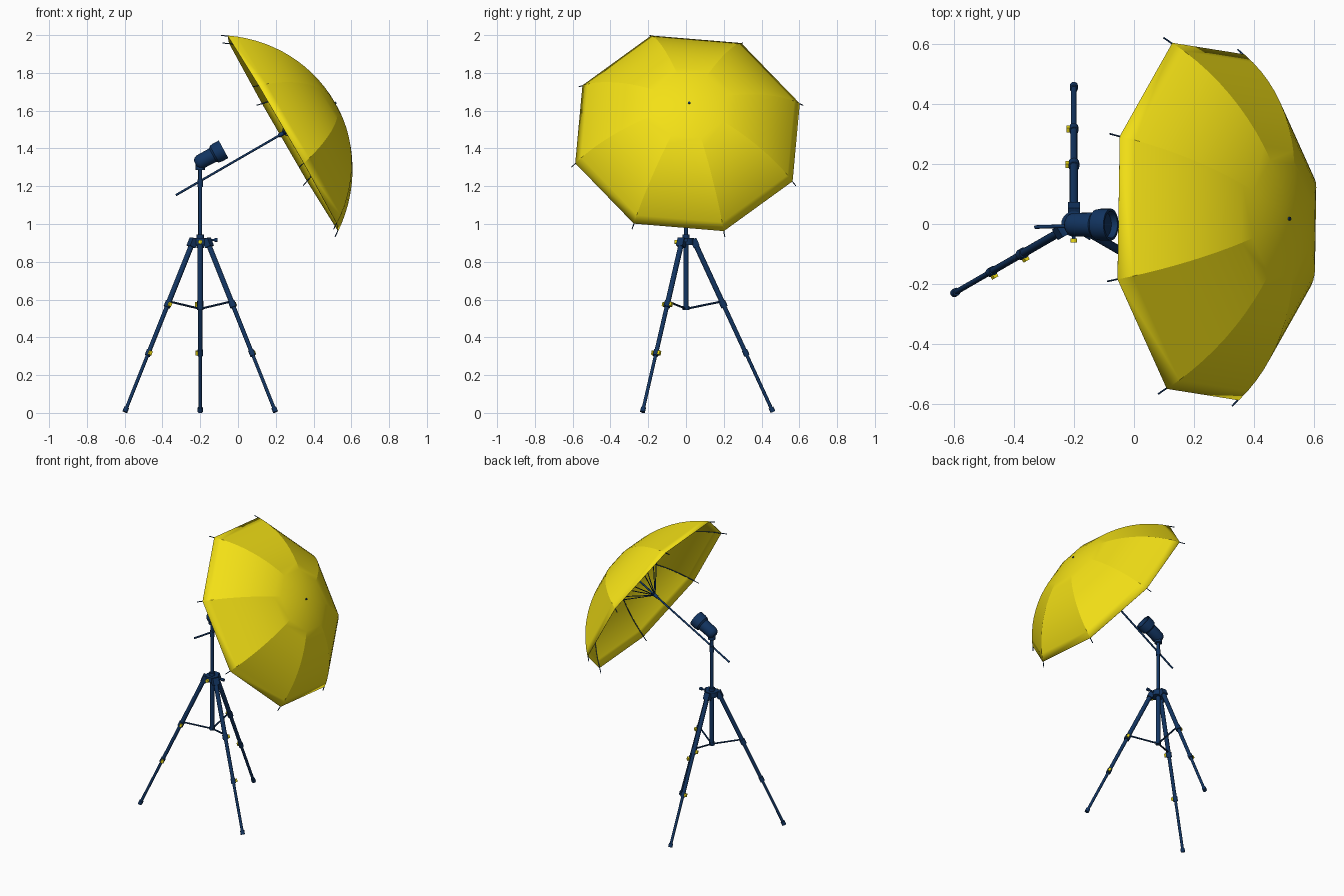
import bpy, bmesh, math
from mathutils import Vector as V, Matrix

if "Cube" in bpy.data.objects:
    bpy.data.objects.remove(bpy.data.objects["Cube"])


def material(name, col):
    m = bpy.data.materials.new(name)
    m.diffuse_color = (*col, 1)
    m.use_nodes = True
    m.node_tree.nodes["Principled BSDF"].inputs["Base Color"].default_value = m.diffuse_color
    return m


NAVY = material("navy", (0.006, 0.035, 0.12))
YELLOW = material("yellow", (0.9, 0.75, 0.008))


def finish(name, bm, mat, angle=35):
    me = bpy.data.meshes.new(name)
    bmesh.ops.recalc_face_normals(bm, faces=bm.faces)
    bm.to_mesh(me)
    bm.free()
    ob = bpy.data.objects.new(name, me)
    bpy.context.collection.objects.link(ob)
    me.materials.append(mat)
    bpy.ops.object.select_all(action='DESELECT')
    ob.select_set(True)
    bpy.context.view_layer.objects.active = ob
    bpy.ops.object.shade_smooth_by_angle(angle=math.radians(angle))
    return ob


def add_tube(bm, p, q, r1, r2=None, n=16):
    p, q = V(p), V(q)
    m = Matrix.Translation((p + q) / 2) @ (q - p).to_track_quat('Z', 'Y').to_matrix().to_4x4()
    bmesh.ops.create_cone(bm, cap_ends=True, segments=n, radius1=r1,
                          radius2=r1 if r2 is None else r2, depth=(q - p).length, matrix=m)


def tube(name, p, q, r1, r2=None, mat=NAVY, n=16):
    bm = bmesh.new()
    add_tube(bm, p, q, r1, r2, n)
    return finish(name, bm, mat)


def box(name, loc, size, rot, mat):
    bm = bmesh.new()
    m = Matrix.Translation(loc) @ rot.to_4x4() @ Matrix.Diagonal((*size, 1))
    bmesh.ops.create_cube(bm, size=1, matrix=m)
    return finish(name, bm, mat)


CX = -0.2

# Centre column, collars and hub
tube("lower_column", (CX, 0, 0.55), (CX, 0, 0.93), 0.014)
tube("upper_column", (CX, 0, 0.9), (CX, 0, 1.31), 0.0105)
tube("column_collar", (CX, 0, 0.92), (CX, 0, 0.945), 0.019)
tube("brace_hub", (CX, 0, 0.545), (CX, 0, 0.565), 0.018)
tube("tripod_shoulder", (CX, 0, 0.89), (CX, 0, 0.925), 0.042, n=24)
tube("lock_knob_stem", (CX, 0, 0.905), (CX, -0.05, 0.905), 0.006)
tube("lock_knob", (CX, -0.048, 0.905), (CX, -0.062, 0.905), 0.011, mat=YELLOW)
tube("crank_shaft", (CX, 0, 0.915), (CX + 0.08, 0, 0.915), 0.006)
tube("crank_grip", (CX + 0.075, 0, 0.915), (CX + 0.092, 0, 0.915), 0.01)

# Three telescopic legs with clamps, levers, feet and braces
for i, deg in enumerate((90, 210, 330)):
    a = math.radians(deg)
    out = V((math.cos(a), math.sin(a), 0))
    side = V((-out.y, out.x, 0))
    top = V((CX, 0, 0.905)) + out * 0.045
    foot = V((CX, 0, 0.006)) + out * 0.46
    d = (foot - top).normalized()
    rot = Matrix((side, d.cross(side), d)).transposed()

    def at(z):
        return top.lerp(foot, (top.z - z) / (top.z - foot.z))

    tube(f"leg_upper_{i}", at(0.91), at(0.58), 0.014)
    tube(f"leg_middle_{i}", at(0.6), at(0.32), 0.0115)
    tube(f"leg_lower_{i}", at(0.34), at(0.008), 0.009)
    tube(f"leg_foot_{i}", at(0.028), at(0.005), 0.0135)
    box(f"leg_hinge_{i}", at(0.9), (0.04, 0.035, 0.045), rot, NAVY)
    for z, r in ((0.575, 0.018), (0.318, 0.015)):
        tube(f"leg_clamp_{i}", at(z + 0.015), at(z - 0.015), r)
        box(f"clamp_lever_{i}", at(z) + side * (r + 0.003), (0.014, 0.016, 0.022), rot, YELLOW)
    tube(f"leg_brace_{i}", V((CX, 0, 0.553)) + out * 0.01, at(0.59), 0.0055, n=8)

# Lamp head
ax = V((0.88, 0, 0.475)).normalized()
base = V((-0.213, -0.002, 1.322))
bm = bmesh.new()
prof = [(-0.012, 0.0), (-0.012, 0.02), (-0.002, 0.033), (0.012, 0.039), (0.09, 0.04), (0.1, 0.05),
        (0.118, 0.053), (0.155, 0.053), (0.155, 0.045), (0.135, 0.04), (0.135, 0.0)]
vs = [bm.verts.new((r, 0, z)) for z, r in prof]
es = [bm.edges.new(e) for e in zip(vs, vs[1:])]
bmesh.ops.spin(bm, geom=vs + es, cent=(0, 0, 0), axis=(0, 0, 1), angle=math.tau, steps=28)
bmesh.ops.remove_doubles(bm, verts=bm.verts, dist=1e-5)
bm.transform(Matrix.Translation(base) @ ax.to_track_quat('Z', 'Y').to_matrix().to_4x4())
finish("lamp_head", bm, NAVY)
tube("lamp_mount", (CX, 0, 1.285), (CX, 0, 1.325), 0.024)
tube("rod_clamp", (CX, 0, 1.195), (CX, 0, 1.235), 0.015)

# Umbrella frame of reference: axis d, upward u, sideways v
apex = V((0.515, 0.017, 1.64))
d = V((0.866, 0.028, 0.5)).normalized()
u = (V((0, 0, 1)) - d * d.z).normalized()
v = u.cross(d)
RIM, DEPTH, STEPS = 0.625, 0.32, 14
R = (RIM ** 2 + DEPTH ** 2) / (2 * DEPTH)
TMAX = math.asin(RIM / R)


def dome(k, t, off=0.0):
    a = math.radians(28 + 45 * k)
    rad = u * math.cos(a) + v * math.sin(a)
    return apex - d * R + (rad * math.sin(t) + d * math.cos(t)) * (R - off)


# Canopy: eight panels, curved along the ribs and straight between them
bm = bmesh.new()
tip = bm.verts.new(apex)
rings = [[bm.verts.new(dome(k, TMAX * s / STEPS)) for k in range(8)] for s in range(1, STEPS + 1)]
for k in range(8):
    n = (k + 1) % 8
    bm.faces.new((tip, rings[0][k], rings[0][n]))
    for a, b in zip(rings, rings[1:]):
        bm.faces.new((a[k], b[k], b[n], a[n]))
canopy = finish("umbrella_canopy", bm, YELLOW, 14)
sol = canopy.modifiers.new("thickness", 'SOLIDIFY')
sol.thickness = 0.002

# Rod, runner, ribs and struts
tube("umbrella_rod", apex - d * 0.975, apex + d * 0.006, 0.006, n=12)
tube("umbrella_runner", apex - d * 0.345, apex - d * 0.315, 0.011)
tube("umbrella_crown", apex - d * 0.03, apex - d * 0.004, 0.011)
runner = apex - d * 0.325
for k in range(8):
    cu = bpy.data.curves.new(f"umbrella_rib_{k}", 'CURVE')
    cu.dimensions = '3D'
    cu.bevel_depth = 0.0028
    cu.bevel_resolution = 1
    cu.use_fill_caps = True
    pts = [dome(k, TMAX * s / STEPS, 0.003) for s in range(STEPS + 1)]
    pts.append(pts[-1] + (pts[-1] - pts[-2]).normalized() * 0.035)
    sp = cu.splines.new('POLY')
    sp.points.add(len(pts) - 1)
    for p, c in zip(sp.points, pts):
        p.co = (*c, 1)
    cu.materials.append(NAVY)
    bpy.context.collection.objects.link(bpy.data.objects.new(f"umbrella_rib_{k}", cu))
    tube(f"umbrella_strut_{k}", runner, dome(k, math.asin(0.3 / R), 0.004), 0.003, n=8)
